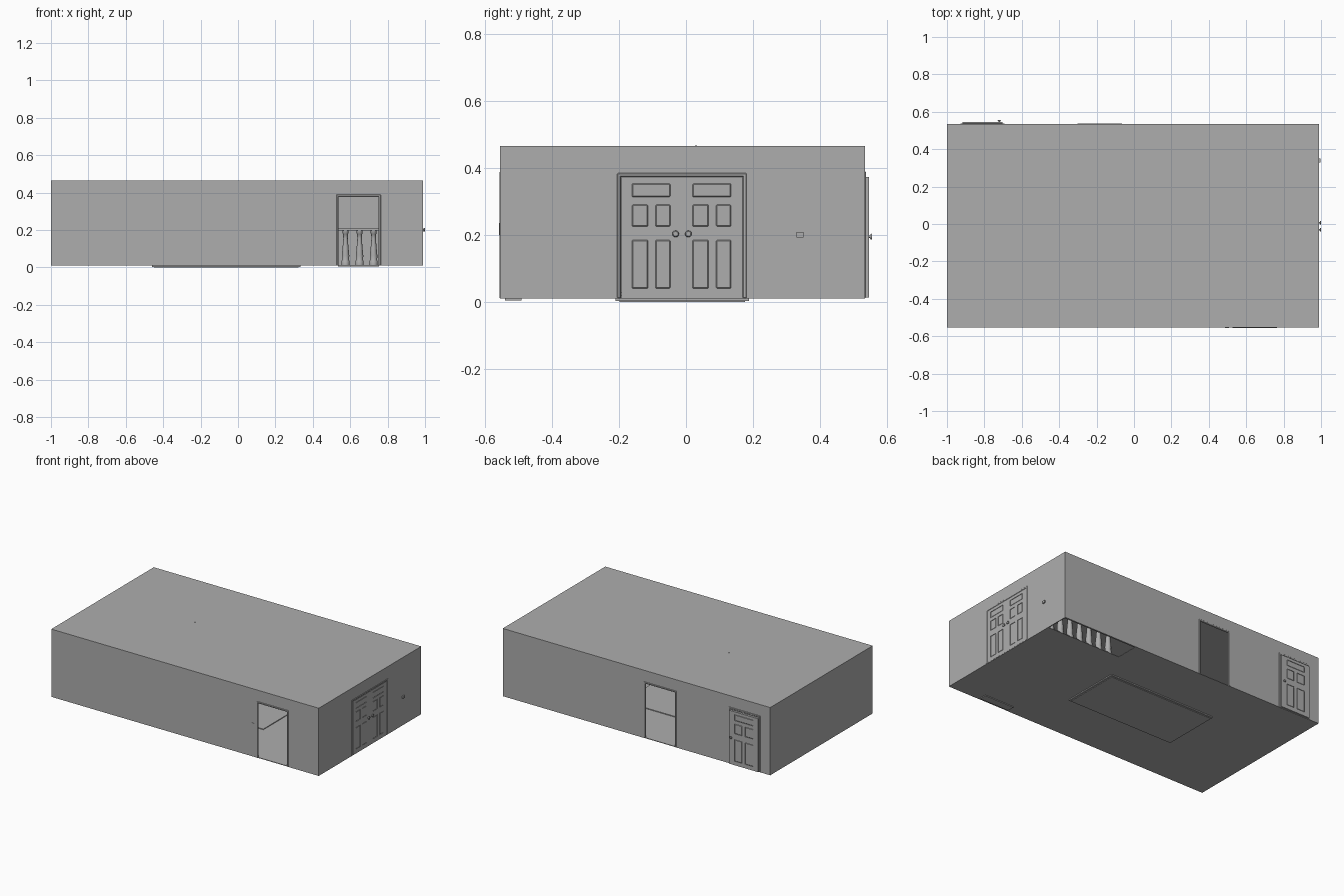
import bpy, bmesh, math
from mathutils import Matrix, Vector

if "Cube" in bpy.data.objects:
    bpy.data.objects.remove(bpy.data.objects["Cube"])

TONE = (0.42, 0.42, 0.42, 1)
grey = bpy.data.materials.new("plain_grey")
grey.use_nodes = True
grey.diffuse_color = TONE
grey.node_tree.nodes["Principled BSDF"].inputs["Base Color"].default_value = TONE

# Room limits
X0, X1, Y0, Y1 = -1.0, 0.988, -0.554, 0.534
FLOOR, TOP, WALL = 0.01, 0.465, 0.006
HOLE_X, HOLE_Y = 0.435, 0.375


def finish(name, bm):
    mesh = bpy.data.meshes.new(name)
    bm.to_mesh(mesh)
    bm.free()
    mesh.materials.append(grey)
    obj = bpy.data.objects.new(name, mesh)
    bpy.context.collection.objects.link(obj)


def boxes(name, parts, along="x", bevel=0):
    """Boxes given as (u0, u1, d0, d1, z0, z1): u runs along the wall, d through it."""
    bm = bmesh.new()
    for u0, u1, d0, d1, z0, z1 in parts:
        size = Vector((u1 - u0, d1 - d0, z1 - z0))
        mid = Vector((u0 + u1, d0 + d1, z0 + z1)) / 2
        if along == "y":
            size.xy, mid.xy = size.yx, mid.yx
        bmesh.ops.create_cube(bm, size=1, matrix=Matrix.Translation(mid) @ Matrix.Diagonal(size.to_4d()))
    if bevel:
        bmesh.ops.bevel(bm, geom=bm.edges[:], offset=bevel, segments=1, affect="EDGES")
    finish(name, bm)


def lathe(name, profile, spots, axis="Z", sides=12):
    """Spin a (radius, height) profile and place a copy at every spot."""
    turn = {"Z": Matrix(), "X": Matrix.Rotation(math.pi / 2, 4, "Y"),
            "Y": Matrix.Rotation(-math.pi / 2, 4, "X")}[axis]
    bm = bmesh.new()
    for spot in spots:
        place = Matrix.Translation(spot) @ turn
        rings = [[bm.verts.new(place @ Vector((r * math.cos(a), r * math.sin(a), h)))
                  for a in (math.tau * i / sides for i in range(sides))] for r, h in profile]
        for low, high in zip(rings, rings[1:]):
            for i in range(sides):
                j = (i + 1) % sides
                bm.faces.new((low[i], low[j], high[j], high[i]))
        bm.faces.new(rings[0][::-1])
        bm.faces.new(rings[-1])
    for f in bm.faces:
        f.smooth = len(f.verts) == 4
    finish(name, bm)


def wall(name, u0, u1, d0, openings=(), along="x"):
    """Wall strip pieces left around the (u0, u1, top) openings."""
    parts, start, d1 = [], u0, d0 + WALL
    for a, b, top in openings:
        parts += [(start, a, d0, d1, FLOOR, TOP), (a, b, d0, d1, top, TOP)]
        start = b
    parts.append((start, u1, d0, d1, FLOOR, TOP))
    boxes(name, parts, along)


def frame(name, u0, u1, top, d0, along="x", w=0.013):
    """Bevelled door casing of two posts and a head, just proud of both wall faces."""
    near, far = d0 - 0.002, d0 + WALL + 0.002
    boxes(name, [(u0, u0 + w, near, far, FLOOR, top), (u1 - w, u1, near, far, FLOOR, top),
                 (u0, u1, near, far, top - w, top)], along, 0.003)


def door_leaf(name, u0, u1, d0, d1, along="x"):
    """Five-panel door: stiles and rails around bevelled fields."""
    w, cut = u1 - u0, 0.003
    a, b, m = u0 + 0.17 * w, u1 - 0.19 * w, (u0 + u1) / 2
    lo, hi = FLOOR + 0.003, 0.372
    parts = [(u0, u1, d0 + cut, d1 - cut, lo, hi),
             (u0, a, d0, d1, lo, hi), (b, u1, d0, d1, lo, hi)]
    for z0, z1 in ((lo, 0.04), (0.185, 0.225), (0.29, 0.313), (0.353, hi)):
        parts.append((a, b, d0, d1, z0, z1))
    fields = [(a, b, 0.313, 0.353)]
    for z0, z1 in ((0.04, 0.185), (0.225, 0.29)):
        parts.append((m - 0.011, m + 0.011, d0, d1, z0, z1))
        fields += [(a, m - 0.011, z0, z1), (m + 0.011, b, z0, z1)]
    boxes(name, parts, along)
    boxes(name + "_panels", [(p, q, d0, d1, z0, z1) for p, q, z0, z1 in fields], along, 0.003)


# Shell: walls, ceiling and floor with the stairwell opening
wall("front_wall", X0, X1, Y0, [(0.535, 0.755, 0.38)])
wall("back_wall", X0, X1, Y1 - WALL, [(-0.92, -0.70, 0.375), (-0.295, -0.068, 0.38)])
wall("left_wall", Y0, Y1, X1 - WALL, [(-0.193, 0.17, 0.374)], "y")
wall("right_wall", Y0, Y1, X0, (), "y")
boxes("ceiling", [(X0, X1, Y0, Y1, TOP - 0.004, TOP)])
boxes("floor", [(X0, X1, Y0 + 0.001, HOLE_Y, FLOOR, FLOOR + 0.004),
                (X0, HOLE_X, HOLE_Y, Y1 - 0.001, FLOOR, FLOOR + 0.004)])
boxes("floor_panel", [(-0.46, 0.335, -0.21, 0.188, 0.003, FLOOR + 0.009),
                      (-0.448, 0.323, -0.198, 0.176, 0, 0.003)])
boxes("threshold", [(0.535, 0.755, -0.54, -0.49, 0.005, FLOOR + 0.004)])

# Interior baseboards
iy, ix = Y1 - WALL, X0 + WALL
boxes("back_baseboard", [(u0, u1, iy - 0.005, iy, FLOOR, 0.03) for u0, u1 in
                         ((X0, -0.93), (-0.69, -0.305), (-0.06, X1))])
boxes("front_baseboard", [(u0, u1, Y0 + WALL, Y0 + WALL + 0.005, FLOOR, 0.03) for u0, u1 in
                          ((X0, 0.525), (0.765, X1))])
boxes("right_baseboard", [(Y0, Y1, ix, ix + 0.005, FLOOR, 0.03)], "y")

# Door casings
frame("front_doorway_frame", 0.525, 0.765, 0.39, Y0)
frame("back_doorway_frame", -0.305, -0.06, 0.39, Y1 - WALL)
frame("back_door_frame", -0.93, -0.69, 0.39, Y1 - WALL)
frame("double_door_frame", -0.206, 0.182, 0.385, X1 - WALL, "y")

# Doors
door_leaf("double_door_front_leaf", -0.192, -0.0125, X1 - 0.01, X1 + 0.001, "y")
door_leaf("double_door_back_leaf", -0.0115, 0.169, X1 - 0.01, X1 + 0.001, "y")
door_leaf("back_door", -0.918, -0.702, Y1 - 0.004, Y1 + 0.011)

# Door knobs
knob = [(0.004, 0), (0.004, 0.004), (0.009, 0.006), (0.010, 0.009), (0.007, 0.011)]
lathe("double_door_knobs", knob, [(X1 + 0.001, y, 0.203) for y in (-0.031, 0.007)], "X")
lathe("back_door_knob", [(r * 0.9, h * 0.9) for r, h in knob], [(-0.72, Y1 + 0.011, 0.195)], "Y")

# Wall switches
boxes("front_switch", [(0.487, 0.508, Y0 - 0.003, Y0, 0.2, 0.236)])
boxes("side_switch", [(0.33, 0.35, X1, X1 + 0.009, 0.193, 0.208)], "y")

# Stairwell railing
post = [(0.022, 0), (0.022, 0.02), (0.019, 0.025), (0.020, 0.05), (0.016, 0.09),
        (0.012, 0.14), (0.013, 0.165), (0.016, 0.168), (0.016, 0.187)]
lathe("balusters", post, [(0.5 + 0.075 * i, HOLE_Y - 0.022, FLOOR + 0.004) for i in range(7)], sides=10)
boxes("handrail", [(HOLE_X, X1 - WALL, HOLE_Y - 0.042, HOLE_Y, 0.198, 0.212)])

# Ceiling lamp mounts
lathe("lamp_mounts", [(0.012, 0), (0.015, 0.008), (0.003, 0.012), (0.003, 0.019)],
      [(x, 0.03, TOP - 0.018) for x in (-0.34, 0.51)])
